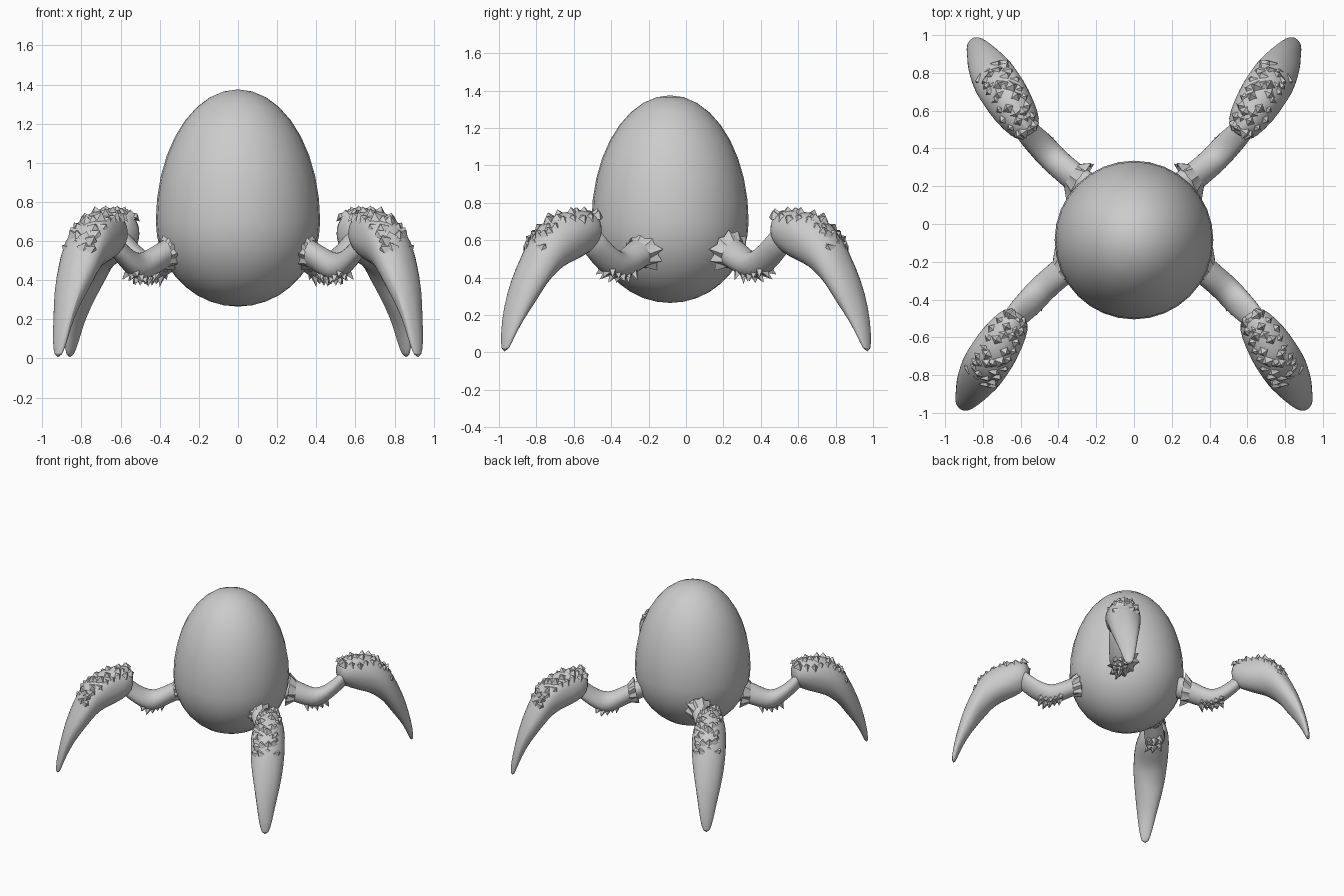
import bpy, bmesh, math, random
from mathutils import Vector

if "Cube" in bpy.data.objects:
    bpy.data.objects.remove(bpy.data.objects["Cube"])

random.seed(4)
SIDES = 14


def finish(bm, name, subdiv=0, angle=60):
    bmesh.ops.recalc_face_normals(bm, faces=bm.faces[:])
    mesh = bpy.data.meshes.new(name)
    bm.to_mesh(mesh)
    bm.free()
    ob = bpy.data.objects.new(name, mesh)
    bpy.context.collection.objects.link(ob)
    if subdiv:
        ob.modifiers.new("Smooth", 'SUBSURF').levels = subdiv
        ob.modifiers["Smooth"].render_levels = subdiv
    bpy.ops.object.select_all(action='DESELECT')
    ob.select_set(True)
    bpy.context.view_layer.objects.active = ob
    bpy.ops.object.shade_smooth_by_angle(angle=math.radians(angle))
    return ob


def loft(bm, rings, caps=True):
    loops = [[bm.verts.new(p) for p in ring] for ring in rings]
    for a, b in zip(loops, loops[1:]):
        n = len(a)
        for i in range(n):
            bm.faces.new((a[i], a[(i + 1) % n], b[(i + 1) % n], b[i]))
    if caps:
        bm.faces.new(loops[0])
        bm.faces.new(loops[-1])


# Sections: x, upper (y, z), lower (y, z), half width
UPPER = [(.17, .17, .67, .12, .53, .075), (.29, .25, .625, .20, .475, .075),
         (.39, .32, .56, .30, .41, .075), (.44, .345, .535, .37, .385, .078),
         (.49, .385, .55, .44, .425, .075), (.56, .45, .62, .51, .51, .065),
         (.60, .50, .70, .55, .56, .06)]
CLAW = [(.555, .46, .70, .475, .58, .05), (.57, .49, .76, .52, .53, .092),
        (.63, .60, .77, .60, .485, .118), (.69, .72, .74, .67, .455, .128),
        (.735, .80, .665, .715, .41, .128), (.765, .855, .555, .76, .36, .117),
        (.80, .92, .40, .815, .27, .092), (.83, .965, .24, .87, .18, .067),
        (.85, .985, .10, .92, .09, .046), (.86, .985, .0, .955, .005, .022)]
LAT_UPPER = Vector((.6, -.8, 0))
LAT_CLAW = Vector((.87, -.5, 0))


def point(sec, lat, a):
    x, uy, uz, ly, lz, w = sec
    top, low = Vector((x, uy, uz)), Vector((x, ly, lz))
    return (top + low) / 2 + (top - low) / 2 * math.cos(a) + lat * w * math.sin(a)


def between(secs, t):
    i = min(int(t), len(secs) - 2)
    f = t - i
    return [p + (q - p) * f for p, q in zip(secs[i], secs[i + 1])]


def tube(secs, lat, place, bumps=0.0):
    bm = bmesh.new()
    rings = []
    for k, s in enumerate(secs):
        ring = []
        for i in range(SIDES):
            p = point(s, lat, math.tau * i / SIDES)
            if 0 < k < len(secs) - 2:
                p += Vector([random.uniform(-bumps, bumps) for _ in range(3)])
            ring.append(place(p))
        rings.append(ring)
    loft(bm, rings)
    return bm


def flake(bm, secs, lat, t, a, length, size, lean, place):
    # flattened pointed scale growing out of a limb surface
    sec = between(secs, t)
    c = (point(sec, lat, 0) + point(sec, lat, math.pi)) / 2
    base = point(sec, lat, a)
    out = (base - c).normalized()
    along = (point(between(secs, t + .1), lat, a) - base).normalized()
    side = out.cross(along).normalized()
    base = base - out * .02
    tip = bm.verts.new(place(base + (out + along * lean).normalized() * (length + .02)))
    quad = [bm.verts.new(place(base + d * size)) for d in (along, side, -along, -side)]
    for i in range(4):
        bm.faces.new((quad[i], quad[(i + 1) % 4], tip))
    bm.faces.new(quad)


# Egg-shaped body
bm = bmesh.new()
rings = []
for k in range(1, 18):
    a = math.pi * k / 18
    r, c = .42 * math.sin(a), -math.cos(a)
    z = .70 + c * (.675 if c > 0 else .435)
    rings.append([(r * math.cos(math.tau * i / 32), r * math.sin(math.tau * i / 32) - .085, z)
                  for i in range(32)])
loft(bm, rings, caps=False)
bm.verts.ensure_lookup_table()
for z, start in ((.265, 0), (1.375, 16 * 32)):
    pole = bm.verts.new((0, -.085, z))
    bm.verts.ensure_lookup_table()
    for i in range(32):
        bm.faces.new((bm.verts[start + i], bm.verts[start + (i + 1) % 32], pole))
finish(bm, "egg_body")

# Four legs, the front pair set slightly wider
for sx, side in ((1, "right"), (-1, "left")):
    for sy, end, shift in ((-1, "front", .06), (1, "back", 0)):
        random.seed(7)
        name = f"{end}_{side}"

        def place(p):
            return Vector(((p.x + shift) * sx, p.y * sy, p.z))

        finish(tube(UPPER, LAT_UPPER, place), name + "_upper_leg", 1)
        finish(tube(CLAW, LAT_CLAW, place, .007), name + "_claw", 1)

        # Ragged scales over the top of the claw and under the elbow
        bm = bmesh.new()
        for i in range(9):
            for a in (-.75, -.25, .25, .75):
                flake(bm, CLAW, LAT_CLAW, 1 + i * .45 + random.uniform(-.15, .15), a + random.uniform(-.2, .2),
                      random.uniform(.006, .022), .038, random.uniform(-.4, .2), place)
        for i in range(5):
            for a in (-.6, 0, .6):
                flake(bm, UPPER, LAT_UPPER, 2.0 + i * .45, math.pi + a,
                      random.uniform(.015, .045), .028, .3, place)
        finish(bm, name + "_scales", 0, 40)

        # Torn collar where the leg leaves the body
        bm = bmesh.new()
        root, flare = between(UPPER, 1.35), between(UPPER, .95)
        n = 20
        mid = (point(flare, LAT_UPPER, 0) + point(flare, LAT_UPPER, math.pi)) / 2
        inner = [place(point(root, LAT_UPPER, math.tau * i / n)) for i in range(n)]
        outer = []
        for i in range(n):
            p = point(flare, LAT_UPPER, math.tau * i / n)
            grow = random.uniform(1.35, 1.65) if i % 2 else random.uniform(1.05, 1.25)
            outer.append(place(mid + (p - mid) * grow))
        loft(bm, [inner, outer], caps=False)
        finish(bm, name + "_collar", 0, 30)
